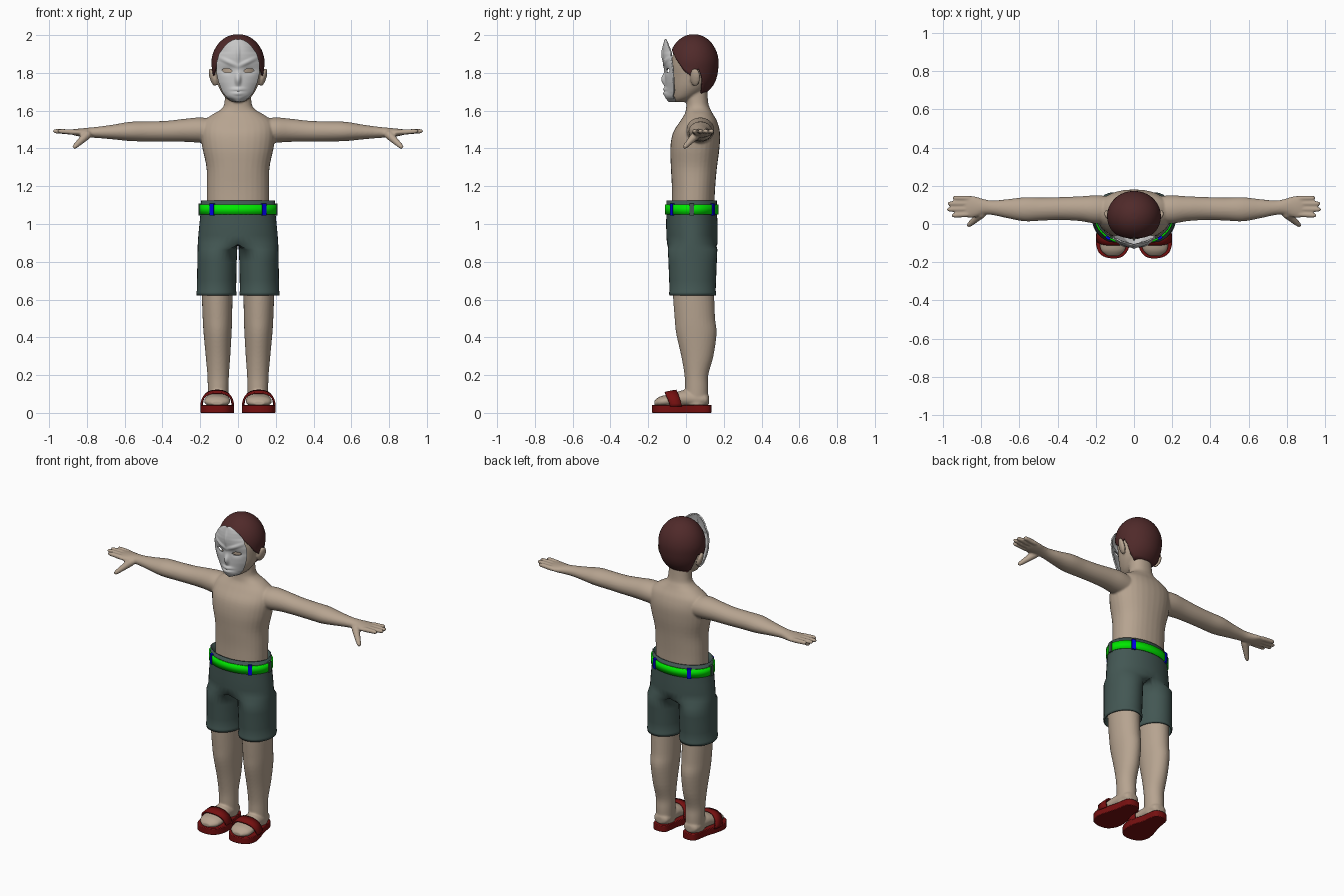
import bpy, bmesh, math
from mathutils import Vector, Matrix

if "Cube" in bpy.data.objects:
    bpy.data.objects.remove(bpy.data.objects["Cube"])


def material(name, rgb):
    m = bpy.data.materials.new(name)
    m.diffuse_color = (*rgb, 1)
    m.use_nodes = True
    m.node_tree.nodes["Principled BSDF"].inputs["Base Color"].default_value = m.diffuse_color
    return m


SKIN = material("skin", (.47, .37, .28))
HAIR = material("hair", (.08, .023, .023))
CLOTH = material("cloth", (.056, .095, .087))
GREEN = material("green", (0, .8, 0))
BLUE = material("blue", (0, 0, .8))
RED = material("red", (.18, .005, .005))


def refine(rows, n=4):
    """Catmull-Rom resampling of a table of rows."""
    out = []
    for i in range(len(rows) - 1):
        p = [rows[min(max(i + k, 0), len(rows) - 1)] for k in (-1, 0, 1, 2)]
        for s in range(n):
            t = s / n
            out.append([.5 * (2 * b + (c - a) * t + (2 * a - 5 * b + 4 * c - d) * t * t
                        + (3 * b - a - 3 * c + d) * t ** 3) for a, b, c, d in zip(*p)])
    return out + [list(rows[-1])]


def lookup(rows, x):
    """Linear lookup in a table whose first column rises."""
    for a, b in zip(rows, rows[1:]):
        if x <= b[0]:
            t = max(0, (x - a[0]) / (b[0] - a[0]))
            return [p + (q - p) * t for p, q in zip(a[1:], b[1:])]
    return rows[-1][1:]


def ring(c, u, v, e=1.0, n=32):
    f = lambda w: math.copysign(abs(w) ** e, w)
    return [Vector(c) + Vector(u) * f(math.cos(math.tau * k / n))
            + Vector(v) * f(math.sin(math.tau * k / n)) for k in range(n)]


def loft(bm, rings, caps=True, closed=True):
    vs = [[bm.verts.new(p) for p in r] for r in rings]
    n = len(vs[0])
    for a, b in zip(vs, vs[1:]):
        for k in range(n if closed else n - 1):
            bm.faces.new((a[k], a[(k + 1) % n], b[(k + 1) % n], b[k]))
    if caps:
        bm.faces.new(vs[0])
        bm.faces.new(vs[-1])


def limb(bm, p, q, r1, r2):
    """Tapered limb with rounded ends."""
    p, q = Vector(p), Vector(q)
    d = (q - p).normalized()
    u = d.cross(Vector((0, .3, 1))).normalized()
    v = d.cross(u)
    rows = [(0, .3 * r1), (.05, .8 * r1), (.15, r1), (.5, (r1 + r2) / 2), (.85, r2), (.96, .75 * r2), (1, .3 * r2)]
    loft(bm, [ring(p.lerp(q, t), u * r, v * r, n=14) for t, r in rows])


def finish(name, bm, mat=None, angle=45):
    bmesh.ops.recalc_face_normals(bm, faces=bm.faces)
    me = bpy.data.meshes.new(name)
    bm.to_mesh(me)
    bm.free()
    ob = bpy.data.objects.new(name, me)
    bpy.context.collection.objects.link(ob)
    if mat:
        me.materials.append(mat)
    bpy.ops.object.select_all(action='DESELECT')
    ob.select_set(True)
    bpy.context.view_layer.objects.active = ob
    bpy.ops.object.shade_smooth_by_angle(angle=math.radians(angle))
    return ob


def modify(ob, kind, **props):
    m = ob.modifiers.new(kind.title(), kind)
    for k, v in props.items():
        setattr(m, k, v)


# body: overlapping lofts fused into one skin
bm = bmesh.new()
torso = [(.93, .035, .15, .10), (1.0, .035, .163, .112), (1.12, .038, .165, .113), (1.2, .04, .165, .115),
         (1.3, .042, .167, .122), (1.4, .047, .188, .13), (1.48, .055, .197, .125), (1.54, .066, .185, .10),
         (1.58, .068, .135, .076), (1.605, .065, .092, .066), (1.64, .06, .072, .058), (1.74, .055, .068, .055)]
loft(bm, [ring((0, y, z), (rx, 0, 0), (0, ry, 0), .9) for z, y, rx, ry in refine(torso)])
head = [(1.645, -.035, .03, .03), (1.67, -.01, .068, .065), (1.72, .02, .1, .1), (1.78, .036, .117, .115),
        (1.85, .041, .126, .119), (1.92, .041, .113, .105), (1.96, .041, .085, .08), (1.983, .041, .04, .04)]
loft(bm, [ring((0, y, z), (rx, 0, 0), (0, ry, 0)) for z, y, rx, ry in refine(head)])
arm = [(.12, .075, 1.49, .07, .065), (.2, .076, 1.497, .074, .067), (.28, .08, 1.496, .065, .061),
       (.38, .081, 1.491, .06, .055), (.48, .078, 1.49, .06, .053), (.57, .077, 1.49, .063, .051),
       (.66, .08, 1.487, .05, .039), (.74, .085, 1.485, .038, .03), (.79, .09, 1.484, .041, .026),
       (.83, .09, 1.484, .054, .022), (.87, .09, 1.486, .057, .016), (.888, .09, 1.488, .045, .01)]
leg = [(.04, .105, .055, .052, .062), (.13, .105, .056, .055, .062), (.2, .105, .055, .057, .063),
       (.3, .106, .06, .065, .085), (.42, .108, .055, .074, .107), (.5, .109, .047, .078, .107),
       (.62, .11, .04, .081, .109), (.75, .108, .035, .083, .108), (.96, .1, .035, .078, .1)]
foot = [(-.168, .11, .052, .03, .012), (-.14, .11, .058, .062, .028), (-.1, .11, .063, .07, .033),
        (-.05, .108, .07, .063, .04), (0, .107, .076, .056, .045), (.1, .105, .07, .05, .035),
        (.122, .105, .068, .02, .02)]
for s in (1, -1):
    loft(bm, [ring((s * x, y, z), (0, ry, 0), (0, 0, rz)) for x, y, z, ry, rz in refine(arm)])
    loft(bm, [ring((s * x, y, z), (rx, 0, 0), (0, ry, 0)) for z, x, y, rx, ry in refine(leg)])
    loft(bm, [ring((s * x, y, z), (rx, 0, 0), (0, 0, rz)) for y, x, z, rx, rz in refine(foot)])
    for y, tip in ((.045, .955), (.076, .98), (.107, .977), (.137, .95)):
        limb(bm, (s * .85, y * .9 + .01, 1.485), (s * tip, y, 1.492), .0145, .0125)
    limb(bm, (s * .785, .065, 1.485), (s * .872, -.012, 1.402), .024, .014)
    bmesh.ops.create_uvsphere(bm, u_segments=20, v_segments=14, radius=1, matrix=Matrix.Translation((s * .134, .048, 1.777))
                              @ Matrix.Rotation(s * .3, 4, 'Y') @ Matrix.Rotation(-s * .35, 4, 'Z')
                              @ Matrix.Diagonal((.015, .028, .05, 1)))
body = finish("body", bm, SKIN)
modify(body, 'REMESH', mode='VOXEL', voxel_size=.006, use_smooth_shade=True)
modify(body, 'SMOOTH', factor=.5, iterations=4)

# hair cap with a hairline that varies around the head
hairline = [(0, 1.93), (32, 1.90), (50, 1.86), (68, 1.81), (84, 1.785), (91, 1.765), (95, 1.80), (102, 1.82),
            (112, 1.78), (122, 1.725), (138, 1.695), (180, 1.69)]
skull = refine(head[:5])
bm = bmesh.new()
rows = []
for j in range(21):
    row = []
    for k in range(120):
        a = math.tau * k / 120
        low = lookup(hairline, math.degrees(min(a, math.tau - a)))[0]
        z = low + (1.999 - low) * math.sin(j / 20 * math.pi / 2)
        cy, rx, ry = lookup(skull, min(z, 1.85))
        f = math.sqrt(1 - ((z - 1.85) / .15) ** 2) if z > 1.85 else 1
        row.append(Vector(((rx + .01) * f * math.sin(a), cy - (ry + .008) * f * math.cos(a), z)))
    rows.append(row)
loft(bm, rows, caps=False)
bmesh.ops.contextual_create(bm, geom=[v for v in bm.verts if v.co.z > 1.9989])
modify(finish("hair", bm, HAIR, 60), 'SOLIDIFY', thickness=.01, offset=0)

# face mask: a curved shell with brow, nose and lip relief
outline = [(1.65, .012), (1.655, .03), (1.67, .055), (1.70, .08), (1.75, .10), (1.8, .112), (1.85, .112),
           (1.9, .098), (1.94, .07), (1.96, .048), (1.97, .03), (1.975, .012)]
depth = refine([(1.65, -.09), (1.675, -.108), (1.70, -.104), (1.75, -.106), (1.82, -.11), (1.9, -.12), (1.975, -.11)])
bump = lambda d, s: math.exp(-(d / s) ** 2)
bm = bmesh.new()
bmesh.ops.create_grid(bm, x_segments=56, y_segments=80, size=1)
for v in bm.verts:
    u, z = v.co.x, 1.8125 + .1625 * math.sin(v.co.y * math.pi / 2)
    x = u * lookup(outline, z)[0]
    y = lookup(depth, z)[0] + .042 * abs(u) ** 2.2 * min(1, (1.99 - z) / .08)
    y -= .02 * bump(x, .013 + .12 * max(0, .80 - z)) * bump(z - 1.765, .03)
    y -= .012 * bump(x, .03) * (bump(z - 1.712, .009) + bump(z - 1.692, .009))
    y -= .008 * bump(z - 1.835 - .45 * abs(x), .01) * bump(abs(x) - .05, .05)
    y -= .007 * bump(x, .008) * bump(z - 1.9, .05)
    y += .009 * bump(abs(x) - .058, .03) * bump(z - 1.812, .018)
    v.co = (x, y, z)
mask = finish("mask", bm, None, 60)
modify(mask, 'SOLIDIFY', thickness=.008, offset=0)
bm = bmesh.new()
for s in (1, -1):
    bmesh.ops.create_cone(bm, cap_ends=True, segments=28, radius1=1, radius2=1, depth=1,
                          matrix=Matrix.Translation((s * .058, -.1, 1.812)) @ Matrix.Rotation(-s * .1, 4, 'Y')
                          @ Matrix.Diagonal((.026, .12, .011, 1)) @ Matrix.Rotation(math.pi / 2, 4, 'X'))
cutter = finish("eye_hole_cutter", bm)
cutter.hide_render = True
cutter.hide_set(True)
modify(mask, 'BOOLEAN', operation='DIFFERENCE', object=cutter)

# shorts: half waist sections running down into one leg, mirrored
bm = bmesh.new()
rows = []
angles = [-180 + 11.25 * k for k in range(32)]
for z, cy, rx, ry in ((1.125, .03, .191, .129), (1.06, .03, .194, .13), (1.0, .031, .2, .132), (.94, .032, .206, .132),
                      (.895, .033, .209, .13)):
    row = []
    for t in angles:
        a = math.radians(t * 90 / 123.75)
        flat = math.copysign((180 - abs(t)) / 56.25, t)
        p = (rx * math.cos(a), math.sin(a)) if abs(t) <= 123.75 else (0, flat)
        row.append(Vector((p[0], cy + ry * p[1], z)))
    rows.append(row)
for z, cx, rx, ry in ((.865, .109, .101, .127), (.8, .111, .1, .124), (.7, .113, .1, .12), (.645, .114, .1, .118),
                      (.637, .114, .103, .121), (.622, .114, .101, .119)):
    rows.append([Vector((cx + rx * math.cos(math.radians(t)), .035 + ry * math.sin(math.radians(t)), z)) for t in angles])
loft(bm, rows, caps=False)
bmesh.ops.delete(bm, geom=[f for f in bm.faces if all(v.co.x < 1e-4 for v in f.verts)], context='FACES')
shorts = finish("shorts", bm, CLOTH, 60)
modify(shorts, 'MIRROR')
modify(shorts, 'SOLIDIFY', thickness=.008, offset=0)

# belt and its loops
bm = bmesh.new()
loft(bm, [ring((0, .03, z), (.2, 0, 0), (0, .137, 0), n=64) for z in (1.05, 1.102)], caps=False)
modify(finish("belt", bm, GREEN), 'SOLIDIFY', thickness=.01, offset=0)
for i, deg in enumerate((-47.5, -132.5, 53, 127, 0, 180)):
    a = math.radians(deg)
    c, s = math.cos(a), math.sin(a)
    bm = bmesh.new()
    bmesh.ops.create_cube(bm, size=1, matrix=Matrix.Translation((.2 * c, .03 + .137 * s, 1.077))
                          @ Matrix.Rotation(math.atan2(s / .137, c / .2), 4, 'Z') @ Matrix.Diagonal((.018, .024, .064, 1)))
    finish(f"belt_loop_{i + 1}", bm, BLUE if i < 4 else CLOTH)

# sandals: sole and strap
sole = [(.105, .135), (.148, .118), (.166, .03), (.19, -.05), (.198, -.11), (.175, -.16), (.12, -.18),
        (.06, -.17), (.025, -.12), (.022, -.05), (.045, .03), (.06, .118), (.105, .135)]
for s, side in ((1, "left"), (-1, "right")):
    bm = bmesh.new()
    edge = refine(sole)[:-1]
    loft(bm, [[Vector((s * x, y, z)) for x, y in edge] for z in (0, .042)])
    modify(finish(f"{side}_sole", bm, RED), 'BEVEL', width=.004, segments=2)
    bm = bmesh.new()
    arches = []
    for y, h, w in ((-.112, .072, .084), (-.082, .079, .083), (-.05, .084, .08)):
        arches.append([Vector((s * (.11 + w * math.copysign(abs(math.cos(a)) ** .8, math.cos(a))),
                               y + .028 * (1 - math.sin(a)), .034 + h * math.sin(a) ** .8))
                       for a in [math.pi * k / 24 for k in range(24)] + [math.pi - 1e-6]])
    loft(bm, arches, caps=False, closed=False)
    modify(finish(f"{side}_strap", bm, RED), 'SOLIDIFY', thickness=.01, offset=0)
